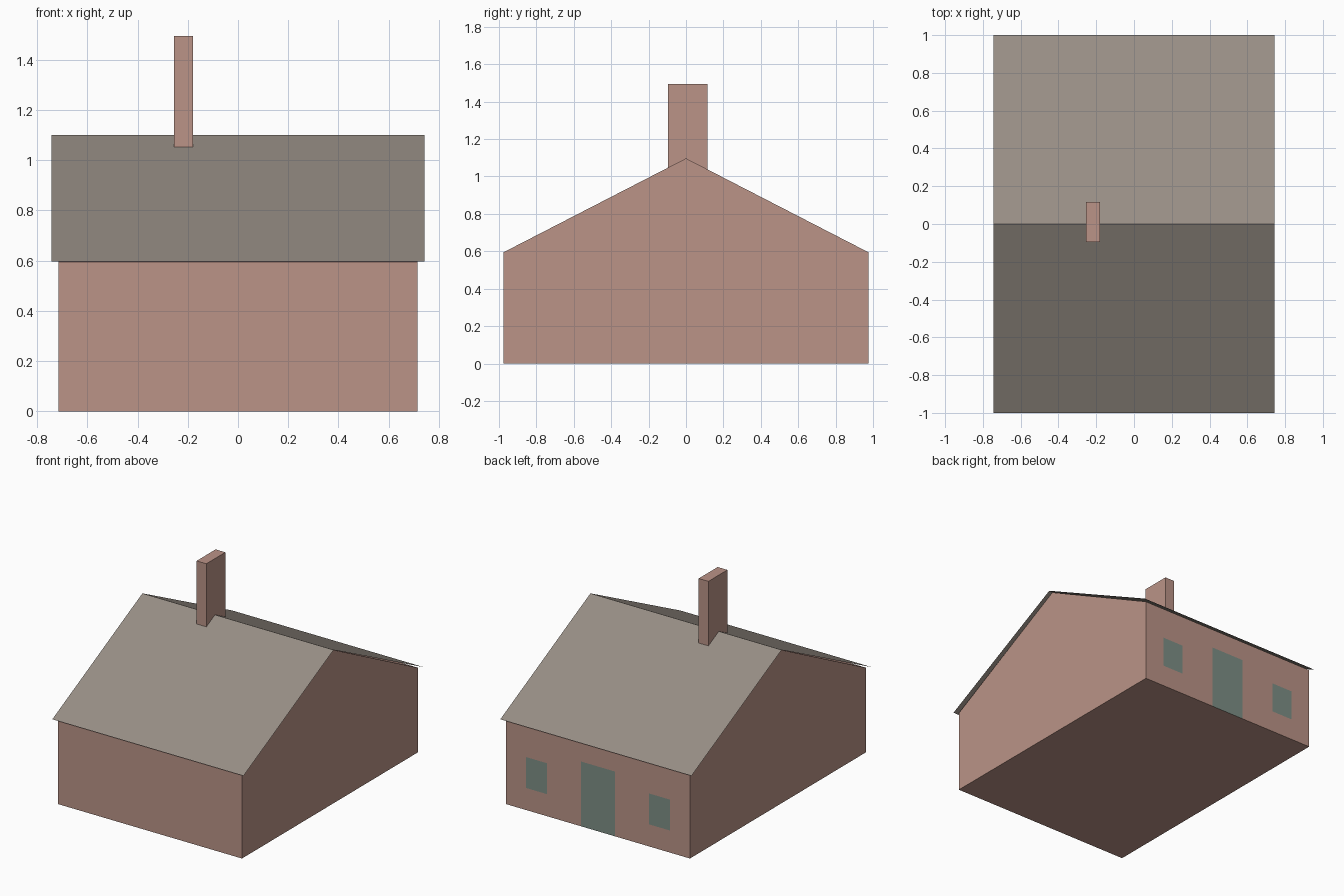
import bpy
import bmesh
from mathutils import Vector

cube = bpy.data.objects.get("Cube")
if cube:
    bpy.data.objects.remove(cube, do_unlink=True)


def material(name, rgb):
    mat = bpy.data.materials.new(name)
    mat.use_nodes = True
    mat.diffuse_color = (*rgb, 1)
    bsdf = next(n for n in mat.node_tree.nodes if n.type == 'BSDF_PRINCIPLED')
    bsdf.inputs["Base Color"].default_value = (*rgb, 1)
    return mat


brick = material("dusty brick", (0.495, 0.293, 0.242))
slate = material("warm grey roofing", (0.31, 0.27, 0.234))
glass = material("grey green", (0.206, 0.274, 0.238))


def add_object(name, bm, *mats):
    mesh = bpy.data.meshes.new(name)
    bm.to_mesh(mesh)
    bm.free()
    for mat in mats:
        mesh.materials.append(mat)
    obj = bpy.data.objects.new(name, mesh)
    bpy.context.collection.objects.link(obj)
    return obj


def extrude_profile(points, half_width, closed):
    """Sweep a (y, z) profile along x; closed profiles get end caps."""
    bm = bmesh.new()
    ends = [[bm.verts.new((x, y, z)) for y, z in points]
            for x in (-half_width, half_width)]
    a, b = ends
    n = len(points)
    for i in range(n if closed else n - 1):
        j = (i + 1) % n
        bm.faces.new((a[i], a[j], b[j], b[i]))
    if closed:
        bm.faces.new(a)
        bm.faces.new(b)
        bmesh.ops.recalc_face_normals(bm, faces=bm.faces)
    return bm


# Gabled house body
DEPTH = 0.977
profile = [(-DEPTH, 0), (DEPTH, 0), (DEPTH, 0.594), (0, 1.097), (-DEPTH, 0.594)]
body = extrude_profile(profile, 0.715, True)

# Door and windows: x range, z range, cut flush into the back wall
openings = [(-0.132, 0.132, 0.0, 0.455),
            (0.396, 0.56, 0.155, 0.372),
            (-0.56, -0.396, 0.155, 0.372)]


def back_faces():
    return [f for f in body.faces if f.normal.y > 0.99]


def cut_back(co, normal):
    faces = back_faces()
    geom = faces + list({e for f in faces for e in f.edges})
    geom += list({v for f in faces for v in f.verts})
    bmesh.ops.bisect_plane(body, geom=geom, plane_co=co, plane_no=normal)
    body.normal_update()


for x in sorted({x for o in openings for x in o[:2]}):
    cut_back(Vector((x, 0, 0)), Vector((1, 0, 0)))
for z in sorted({z for o in openings for z in o[2:] if z > 0}):
    cut_back(Vector((0, 0, z)), Vector((0, 0, 1)))
for face in back_faces():
    c = face.calc_center_median()
    if any(x0 < c.x < x1 and z0 < c.z < z1 for x0, x1, z0, z1 in openings):
        face.material_index = 1
add_object("house_walls", body, brick, glass)

# Thin roof sheet overhanging every wall
roof = extrude_profile([(1, 0.597), (0, 1.1), (-1, 0.597)], 0.743, False)
bmesh.ops.recalc_face_normals(roof, faces=roof.faces)
roof.normal_update()
down = [f for f in roof.faces if f.normal.z < 0]
if down:
    bmesh.ops.reverse_faces(roof, faces=down)
add_object("roof", roof, slate)

# Chimney straddling the ridge
chimney = bmesh.new()
bmesh.ops.create_cube(chimney, size=1)
bmesh.ops.scale(chimney, vec=(0.076, 0.211, 0.515), verts=chimney.verts)
bmesh.ops.translate(chimney, vec=(-0.217, 0.01, 1.2375), verts=chimney.verts)
add_object("chimney", chimney, brick)
